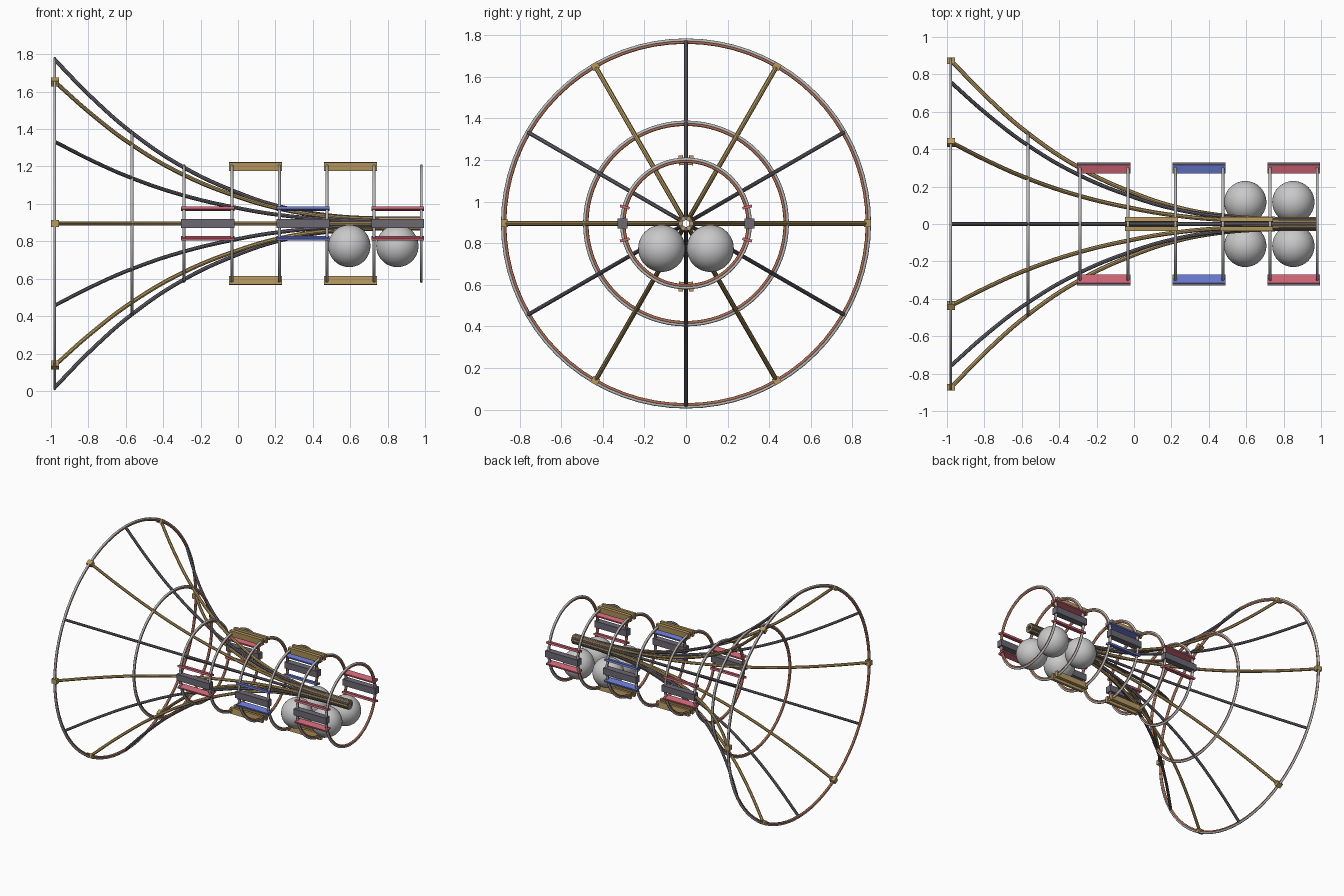
import bpy, bmesh, math
from mathutils import Matrix, Vector

if "Cube" in bpy.data.objects:
    bpy.data.objects.remove(bpy.data.objects["Cube"])

ZC = 0.895  # height of the long axis


def material(name, r, g, b):
    m = bpy.data.materials.new(name)
    m.diffuse_color = (r, g, b, 1)
    m.use_nodes = True
    m.node_tree.nodes["Principled BSDF"].inputs["Base Color"].default_value = m.diffuse_color
    return m


SILVER = material("silver", 0.50, 0.50, 0.50)
COPPER = material("copper", 0.40, 0.15, 0.085)
GOLD = material("gold", 0.47, 0.32, 0.12)
GREY = material("dark_grey", 0.15, 0.14, 0.17)
RED = material("rose_red", 0.62, 0.13, 0.18)
BLUE = material("blue", 0.14, 0.19, 0.62)
BALL = material("pale_grey", 0.58, 0.58, 0.58)


def finish(ob, name, mat, smooth=True):
    ob.name = name
    ob.data.materials.clear()
    ob.data.materials.append(mat)
    if smooth:
        bpy.ops.object.shade_smooth_by_angle(angle=math.radians(40))


def torus(name, x, radius, minor, mat):
    bpy.ops.mesh.primitive_torus_add(
        location=(x, 0, ZC), rotation=(0, math.pi / 2, 0), major_radius=radius,
        minor_radius=minor, major_segments=72, minor_segments=10)
    finish(bpy.context.object, name, mat)


def hoop(name, x, outer):
    # silver outer tube with a copper tube nested inside
    torus(name + "_outer", x, outer - 0.008, 0.008, SILVER)
    torus(name + "_inner", x, outer - 0.018, 0.008, COPPER)


def slat(name, x0, x1, angle, radius, radial, tangent, mat):
    # box lying along x, turned about the axis (angle 0 = +y, 90 = up)
    a = math.radians(angle)
    bm = bmesh.new()
    bmesh.ops.create_cube(bm, size=1)
    m = (Matrix.Translation((0, 0, ZC)) @ Matrix.Rotation(a, 4, 'X')
         @ Matrix.Translation(((x0 + x1) / 2, radius, 0))
         @ Matrix.Diagonal((x1 - x0, radial, tangent, 1)))
    bmesh.ops.transform(bm, matrix=m, verts=bm.verts)
    me = bpy.data.meshes.new(name)
    bm.to_mesh(me)
    bm.free()
    ob = bpy.data.objects.new(name, me)
    bpy.context.collection.objects.link(ob)
    finish(ob, name, mat, smooth=False)


# flared horn ribs: (x, distance from axis)
PROFILE = [(-0.98, 0.876), (-0.78, 0.672), (-0.565, 0.484), (-0.29, 0.300),
           (0.0, 0.165), (0.22, 0.092), (0.475, 0.045), (0.73, 0.028), (0.975, 0.026)]


def rib(name, angle, mat, thick):
    a = math.radians(angle)
    cu = bpy.data.curves.new(name, 'CURVE')
    cu.dimensions = '3D'
    cu.bevel_depth = thick
    cu.bevel_resolution = 2
    cu.resolution_u = 6
    cu.use_fill_caps = True
    sp = cu.splines.new('BEZIER')
    sp.bezier_points.add(len(PROFILE) - 1)
    for p, (x, r) in zip(sp.bezier_points, PROFILE):
        p.co = Vector((x, r * math.cos(a), ZC + r * math.sin(a)))
        p.handle_left_type = p.handle_right_type = 'AUTO'
    ob = bpy.data.objects.new(name, cu)
    bpy.context.collection.objects.link(ob)
    bpy.ops.object.select_all(action='DESELECT')
    ob.select_set(True)
    bpy.context.view_layer.objects.active = ob
    bpy.ops.object.convert(target='MESH')
    finish(bpy.context.object, name, mat)


for i in range(12):
    if i % 2 == 0:
        rib(f"gold_rib_{i}", i * 30, GOLD, 0.0115)
        # square clip where the rib meets the mouth hoop
        slat(f"rib_clip_{i}", -1.0, -0.957, i * 30, 0.873, 0.034, 0.036, GOLD)
    else:
        rib(f"grey_rib_{i}", i * 30, GREY, 0.0105)

# hoops
hoop("mouth_hoop", -0.98, 0.89)
hoop("throat_hoop", -0.567, 0.495)
RINGS = [-0.289, -0.033, 0.221, 0.475, 0.728, 0.98]
for i, x in enumerate(RINGS):
    hoop(f"barrel_hoop_{i}", x, 0.317)

# slat groups joining neighbouring barrel hoops
for i in range(5):
    x0, x1 = RINGS[i] - 0.015, RINGS[i + 1] + 0.015
    for side in (0, 180):
        if i % 2 == 0:
            col = BLUE if i == 2 else RED
            slat(f"side_block_{i}_{side}", x0, x1, side, 0.306, 0.048, 0.05, GREY)
            for d in (-15, 15):
                slat(f"side_slat_{i}_{side}_{d}", x0, x1, side + d, 0.305, 0.047, 0.014, col)
        else:
            for d in (-4.5, 4.5):
                slat(f"gold_slat_{i}_{side}_{d}", x0, x1, 90 + side + d, 0.305, 0.047, 0.023, GOLD)

# four balls resting in the narrow end
for x in (0.595, 0.852):
    for y in (-0.117, 0.117):
        bpy.ops.mesh.primitive_uv_sphere_add(segments=40, ring_count=24, radius=0.113,
                                             location=(x, y, 0.775))
        finish(bpy.context.object, "ball", BALL)
